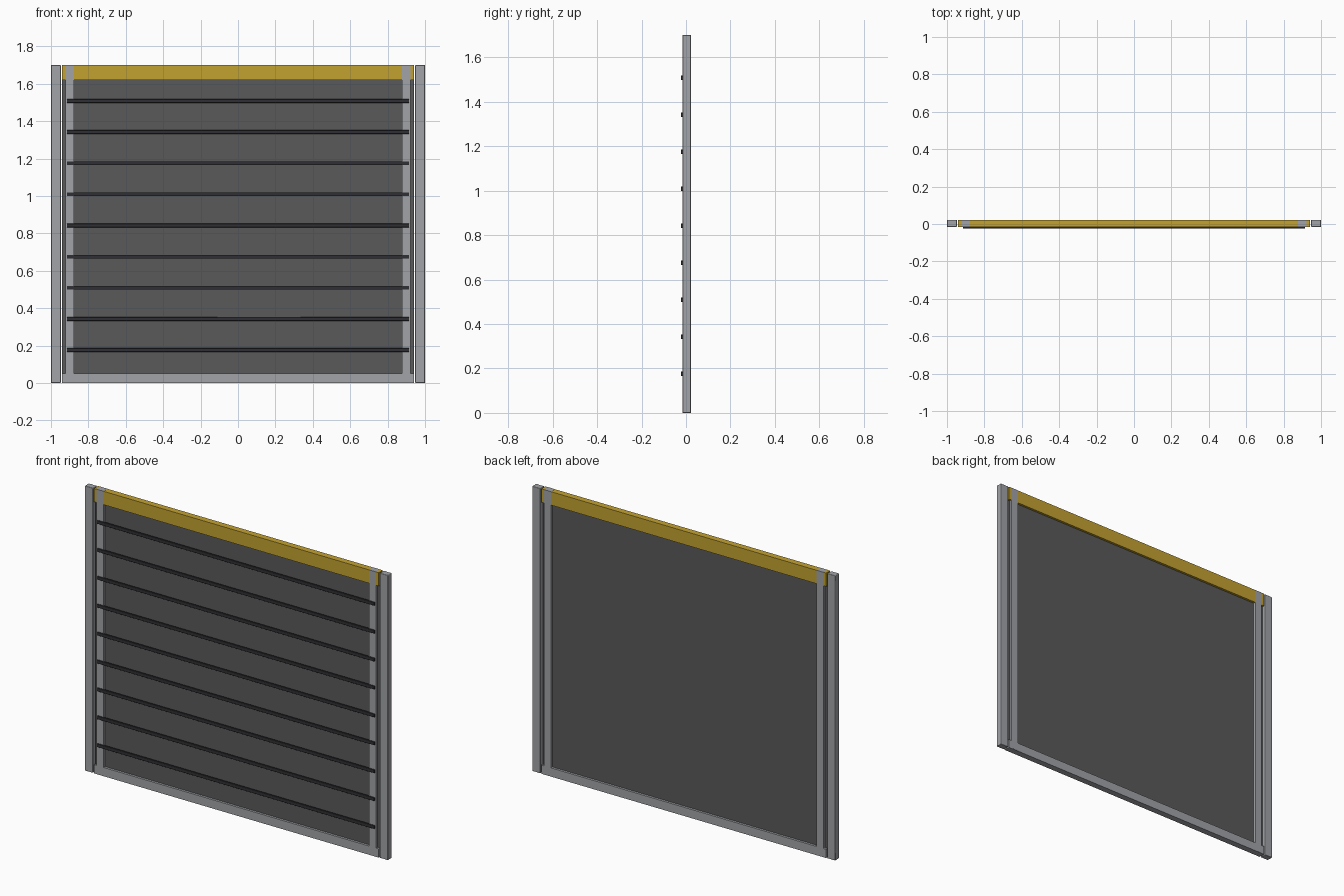
import bpy

if "Cube" in bpy.data.objects:
    bpy.data.objects.remove(bpy.data.objects["Cube"])


def material(name, color):
    m = bpy.data.materials.new(name)
    m.diffuse_color = color
    m.use_nodes = True
    m.node_tree.nodes["Principled BSDF"].inputs["Base Color"].default_value = m.diffuse_color
    return m


def box(name, x, y, z, mat=None, bevel=0.0):
    """Box from (min, max) ranges on each axis."""
    bpy.ops.mesh.primitive_cube_add(size=1)
    ob = bpy.context.object
    ob.name = name
    ob.location = [(a + b) / 2 for a, b in (x, y, z)]
    ob.scale = [b - a for a, b in (x, y, z)]
    bpy.ops.object.transform_apply(location=False, rotation=False, scale=True)
    if mat:
        ob.data.materials.append(mat)
    if bevel:
        mod = ob.modifiers.new("soft_edges", 'BEVEL')
        mod.width = bevel
        mod.segments = 2
        bpy.ops.object.shade_smooth_by_angle()
    return ob


gold = material("gold", (0.55, 0.36, 0.03, 1))
frame_grey = material("frame_grey", (0.36, 0.37, 0.39, 1))
panel_grey = material("panel_grey", (0.10, 0.10, 0.10, 1))
rung_black = material("rung_black", (0.03, 0.03, 0.035, 1))

TOP = 1.70
FRONT, BACK = -0.016, 0.022

# outer posts and inner uprights, mirrored left and right
for side, s in (("left", -1), ("right", 1)):
    def span(a, b):
        return tuple(sorted((s * a, s * b)))
    box(f"{side}_outer_post", span(0.947, 1.0), (FRONT, BACK), (0, TOP),
        frame_grey, 0.003)
    box(f"{side}_inner_upright", span(0.876, 0.922),
        (FRONT - 0.0004, BACK + 0.0004), (0.002, TOP + 0.0004), frame_grey)

# horizontal rails
box("bottom_rail", (-0.94, 0.94), (FRONT, BACK), (0, 0.052), frame_grey)
box("top_rail", (-0.94, 0.94), (FRONT, BACK), (1.62, TOP), gold)

# thin infill panel held between the rails
box("panel", (-0.94, 0.94), (-0.002, 0.008), (0.045, 1.63), panel_grey)

# slim bars across the front
for i in range(9):
    z = 0.176 + i * 0.1665
    box(f"cross_bar_{i + 1}", (-0.915, 0.915), (-0.023, -0.013),
        (z - 0.01, z + 0.01), rung_black, 0.002)
